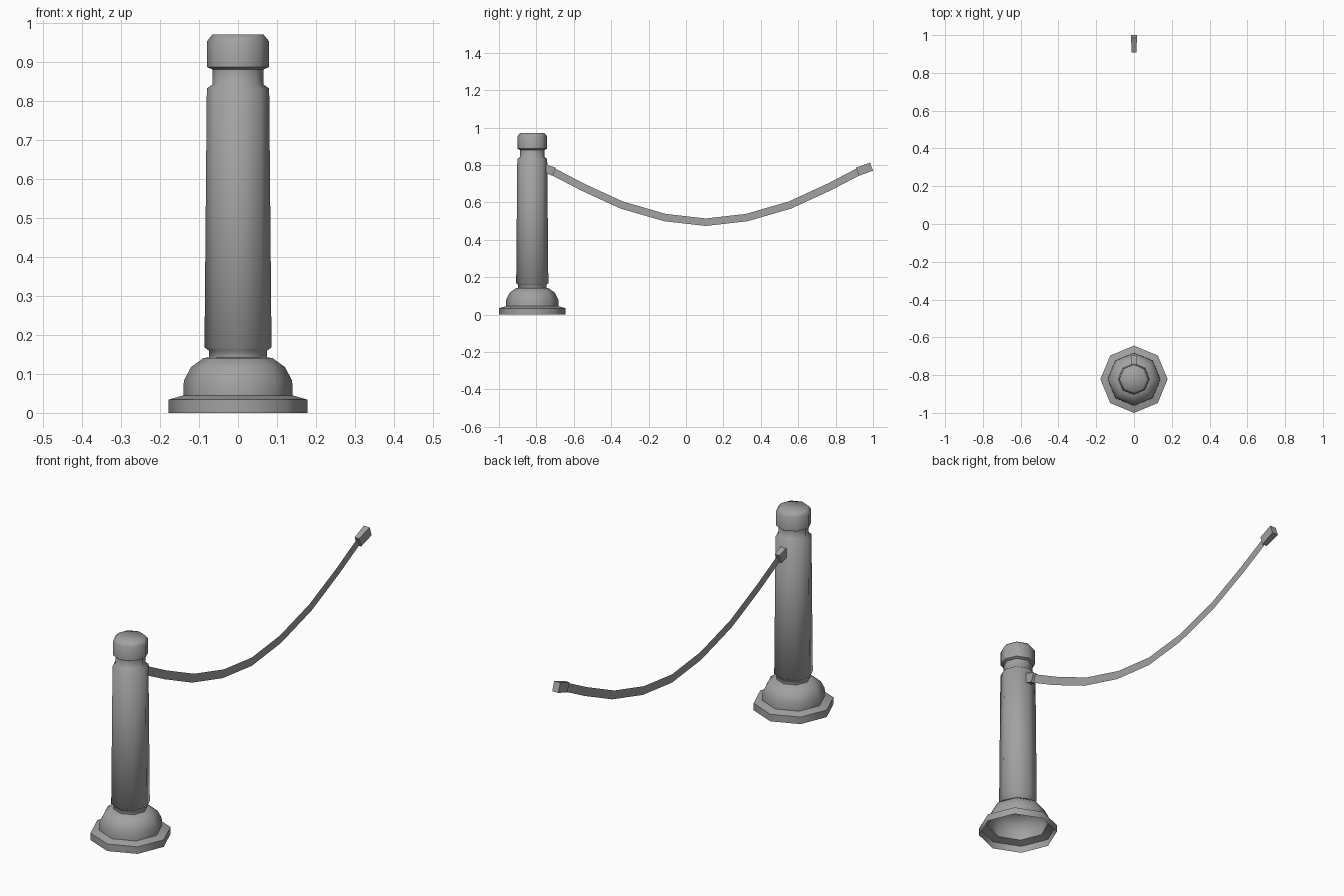
import bpy, bmesh, math
from mathutils import Matrix, Vector

default = bpy.data.objects.get("Cube")
if default:
    bpy.data.objects.remove(default, do_unlink=True)

POST_Y = -0.822    # post axis
ROPE_MID = 0.106   # lowest point of the rope
SIDES = 8

grey = bpy.data.materials.new("painted grey")
grey.use_nodes = True
grey.diffuse_color = (0.36, 0.36, 0.36, 1)
grey.node_tree.nodes["Principled BSDF"].inputs["Base Color"].default_value = grey.diffuse_color


def make_object(name, bm, smooth_angle=None):
    mesh = bpy.data.meshes.new(name)
    bm.to_mesh(mesh)
    bm.free()
    mesh.materials.append(grey)
    obj = bpy.data.objects.new(name, mesh)
    bpy.context.collection.objects.link(obj)
    if smooth_angle:
        bpy.ops.object.select_all(action='DESELECT')
        obj.select_set(True)
        bpy.context.view_layer.objects.active = obj
        bpy.ops.object.shade_smooth_by_angle(angle=math.radians(smooth_angle))
    return obj


def lathe(name, profile, closed_top=False):
    """Eight-sided shell from (radius, height) pairs, open underneath."""
    bm = bmesh.new()
    rings = []
    for r, z in profile:
        angles = [math.tau * i / SIDES for i in range(SIDES)]
        rings.append([bm.verts.new((r * math.cos(a), POST_Y + r * math.sin(a), z)) for a in angles])
    for low, high in zip(rings, rings[1:]):
        for i in range(SIDES):
            j = (i + 1) % SIDES
            bm.faces.new((low[i], low[j], high[j], high[i]))
    if closed_top:
        bm.faces.new(rings[-1])
    return make_object(name, bm, 60)


# Hollow flanged base
lathe("base", [(0.178, 0), (0.178, 0.034), (0.14, 0.045), (0.139, 0.082),
               (0.121, 0.117), (0.088, 0.141), (0.075, 0.142)])

# Tapered shaft with a narrow collar at each end, and the head
lathe("post", [(0.075, 0.142), (0.075, 0.16), (0.086, 0.168), (0.08, 0.832),
               (0.066, 0.842), (0.066, 0.881), (0.079, 0.887), (0.079, 0.954),
               (0.066, 0.97)], closed_top=True)

# Sagging rope, a flat band mirrored about its lowest point
half = [(0, 0.494), (0.219, 0.519), (0.45, 0.586), (0.661, 0.683), (0.816, 0.764)]
path = [Vector((0, ROPE_MID - d, z)) for d, z in reversed(half[1:])]
path += [Vector((0, ROPE_MID + d, z)) for d, z in half]
bm = bmesh.new()
rows = []
for i, p in enumerate(path):
    along = (path[min(i + 1, len(path) - 1)] - path[max(i - 1, 0)]).normalized()
    across = Vector((0, -along.z, along.y)) * 0.02
    rows.append((bm.verts.new(p - across), bm.verts.new(p + across)))
for a, b in zip(rows, rows[1:]):
    bm.faces.new((a[0], b[0], b[1], a[1]))
make_object("rope", bm)

# Clasps at both rope ends, slightly wider at the outer end
for name, side in (("near_clasp", -1), ("far_clasp", 1)):
    inner = Vector((0, ROPE_MID + side * 0.811, 0.764))
    outer = Vector((0, ROPE_MID + side * 0.886, 0.791))
    along = outer - inner
    bm = bmesh.new()
    bmesh.ops.create_cube(bm, size=1)
    for v in bm.verts:
        v.co.x *= 0.032 if v.co.y > 0 else 0.024
        v.co.y *= along.length
        v.co.z *= 0.046
    tilt = Matrix.Rotation(math.atan2(along.z, abs(along.y)), 4, 'X')
    turn = Matrix.Rotation(0 if side > 0 else math.pi, 4, 'Z')
    bm.transform(Matrix.Translation((inner + outer) / 2) @ turn @ tilt)
    make_object(name, bm)
